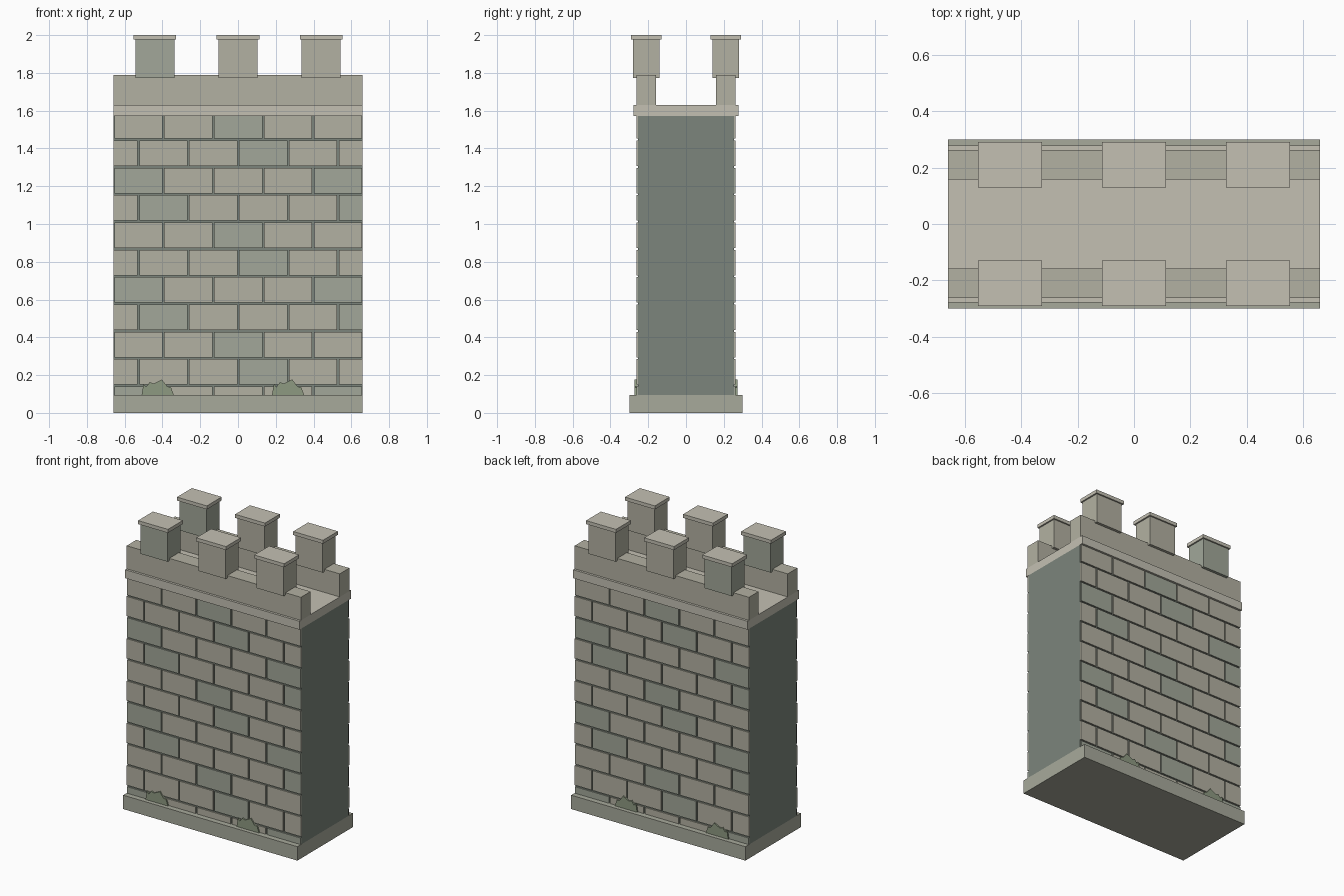
import bpy, bmesh
from mathutils import Matrix, Vector

if "Cube" in bpy.data.objects:
    bpy.data.objects.remove(bpy.data.objects["Cube"])


def material(name, rgb):
    m = bpy.data.materials.new(name)
    m.diffuse_color = (*rgb, 1)
    m.use_nodes = True
    m.node_tree.nodes["Principled BSDF"].inputs["Base Color"].default_value = m.diffuse_color
    return m


LIGHT = material("light_stone", (0.45, 0.44, 0.36))
GREY = material("grey_stone", (0.36, 0.39, 0.32))
TRIM = material("pale_trim", (0.55, 0.53, 0.45))
BASE = material("base_stone", (0.39, 0.40, 0.33))
MORTAR = material("mortar", (0.20, 0.235, 0.20))
MOSS = material("moss", (0.27, 0.32, 0.22))


def add_box(bm, lo, hi, mat_index=0):
    lo, hi = Vector(lo), Vector(hi)
    mat = Matrix.Translation((lo + hi) / 2) @ Matrix.Diagonal((*(hi - lo), 1))
    verts = bmesh.ops.create_cube(bm, size=1, matrix=mat)["verts"]
    for f in {f for v in verts for f in v.link_faces}:
        f.material_index = mat_index


def finish(bm, name, *mats):
    bmesh.ops.recalc_face_normals(bm, faces=bm.faces)
    me = bpy.data.meshes.new(name)
    bm.to_mesh(me)
    bm.free()
    for m in mats:
        me.materials.append(m)
    ob = bpy.data.objects.new(name, me)
    bpy.context.collection.objects.link(ob)
    return ob


def box(name, lo, hi, mat):
    bm = bmesh.new()
    add_box(bm, lo, hi)
    return finish(bm, name, mat)


HALF, BOTTOM, TOP = 0.66, 0.095, 1.572
COURSE, BRICK, GAP = 0.1447, 0.2645, 0.005

# Plinth, wall core and walkway slab
box("plinth", (-HALF, -0.30, 0), (HALF, 0.30, BOTTOM), BASE)
box("wall_core", (-HALF, -0.254, BOTTOM), (HALF, 0.254, TOP), MORTAR)
box("walkway_ledge", (-HALF, -0.278, TOP), (HALF, 0.278, 1.63), TRIM)


# Brick facing in staggered courses, every fourth brick grey
def brick_face(name):
    bm = bmesh.new()
    for row in range(11):
        z0 = max(row * COURSE + GAP, BOTTOM)
        z1 = min((row + 1) * COURSE - GAP, TOP)
        start = -HALF if row % 2 == 0 else -HALF - BRICK / 2
        for i in range(5 + row % 2):
            x0 = max(start + i * BRICK + GAP, -HALF)
            x1 = min(start + (i + 1) * BRICK - GAP, HALF)
            add_box(bm, (x0, -0.263, z0), (x1, -0.25, z1),
                    1 if (row + i) % 4 == 0 else 0)
    return finish(bm, name, LIGHT, GREY)


brick_face("front_bricks")
brick_face("back_bricks").data.transform(Matrix.Rotation(3.14159265, 4, 'Z'))


# Moss tuft: thin jagged profile against the wall
def tuft(name, x, y, flip):
    profile = [(-0.085, 0), (-0.075, 0.06), (-0.062, 0.042), (-0.042, 0.068),
               (-0.022, 0.06), (0.022, 0.082), (0.05, 0.045), (0.07, 0.04),
               (0.085, 0)]
    bm = bmesh.new()
    face = bm.faces.new([bm.verts.new((x + px * flip, y - 0.007, BOTTOM + pz))
                         for px, pz in profile])
    ext = bmesh.ops.extrude_face_region(bm, geom=[face])["geom"]
    bmesh.ops.translate(bm, vec=(0, 0.014, 0),
                        verts=[v for v in ext if isinstance(v, bmesh.types.BMVert)])
    finish(bm, name, MOSS)


# Parapets, merlons with caps and moss on both sides
for side, s in (("front", -1), ("back", 1)):
    def side_box(name, x0, x1, y0, y1, z0, z1, mat):
        a, b = sorted((s * y0, s * y1))
        box(f"{side}_{name}", (x0, a, z0), (x1, b, z1), mat)

    side_box("parapet", -HALF, HALF, 0.158, 0.262, 1.63, 1.788, LIGHT)
    for i, x in enumerate((-0.44, 0, 0.44)):
        side_box(f"merlon_{i}", x - 0.103, x + 0.103, 0.14, 0.281, 1.772, 1.976,
                 GREY if i == 0 else LIGHT)
        side_box(f"merlon_cap_{i}", x - 0.113, x + 0.113, 0.13, 0.291, 1.976, 2.0, TRIM)
    tuft(f"{side}_moss_left", -0.425, s * 0.265, 1)
    tuft(f"{side}_moss_right", 0.265, s * 0.265, 1)
